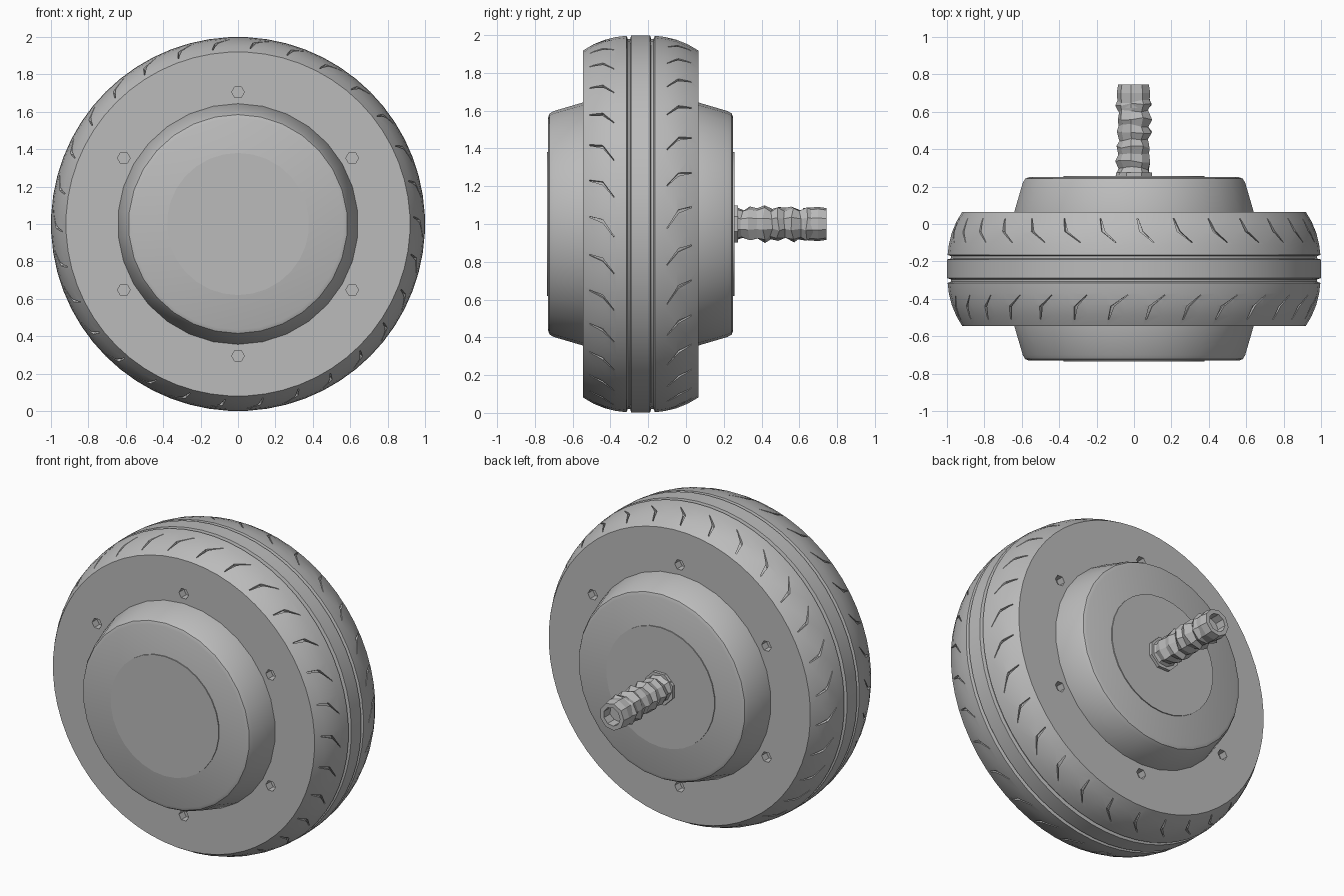
import bpy, bmesh, math, random
from mathutils import Vector

random.seed(4)
if "Cube" in bpy.data.objects:
    bpy.data.objects.remove(bpy.data.objects["Cube"])

MID = -0.24  # middle plane of the wheel along y

grey = bpy.data.materials.new("plain grey")
grey.use_nodes = True
grey.diffuse_color = (0.5, 0.5, 0.5, 1)
grey.node_tree.nodes["Principled BSDF"].inputs["Base Color"].default_value = (0.5, 0.5, 0.5, 1)


def polar(r, a, y):
    return Vector((r * math.cos(a), y, 1 + r * math.sin(a)))


def finish(bm, name, smooth=None):
    bmesh.ops.recalc_face_normals(bm, faces=bm.faces)
    mesh = bpy.data.meshes.new(name)
    bm.to_mesh(mesh)
    bm.free()
    mesh.materials.append(grey)
    ob = bpy.data.objects.new(name, mesh)
    bpy.context.collection.objects.link(ob)
    if smooth:
        shade(ob, smooth)
    return ob


def shade(ob, degrees):
    bpy.ops.object.select_all(action="DESELECT")
    ob.select_set(True)
    bpy.context.view_layer.objects.active = ob
    bpy.ops.object.shade_smooth_by_angle(angle=math.radians(degrees))


def lathe(name, profile, sides, smooth=None, closed=False, jitter=0.0):
    """Spin (radius, y) points about the axle; open profiles get end caps."""
    bm = bmesh.new()
    rings = []
    for r, y in profile:
        rings.append([bm.verts.new(polar(r + random.uniform(-jitter, jitter),
                                         math.tau * (i + 0.5) / sides,
                                         y + random.uniform(-jitter, jitter)))
                      for i in range(sides)])
    pairs = list(zip(rings, rings[1:]))
    if closed:
        pairs.append((rings[-1], rings[0]))
    for a, b in pairs:
        for i in range(sides):
            j = (i + 1) % sides
            bm.faces.new((a[i], a[j], b[j], b[i]))
    if not closed:
        bm.faces.new(rings[0])
        bm.faces.new(rings[-1])
    return finish(bm, name, smooth)


def mirrored(half):
    """Half profile as (radius, distance from middle), outermost first."""
    return [(r, MID - d) for r, d in half] + [(r, MID + d) for r, d in reversed(half)]


def crown(d):
    return 1.0 - 0.08 * (abs(d) / 0.305) ** 2.6


# Tyre with a rounded crown and two grooves round the middle rib
half = [(0.56, 0.305)] + [(crown(d), d) for d in (0.305, 0.25, 0.19, 0.13, 0.075)]
half += [(0.98, 0.068), (0.98, 0.056), (1.0, 0.05)]
tyre = lathe("tyre", mirrored(half), 60, closed=True)

# Tread slits, bent across each shoulder
bm = bmesh.new()
COUNT = 30
for side in (-1, 1):
    for k in range(COUNT):
        a0 = math.tau * (k + (0.25 if side > 0 else 0)) / COUNT
        size = random.uniform(0.75, 1.1)
        rows = []
        for d, s, w in ((0.27, 0.04, 0.003), (0.2, 0.015, 0.009), (0.14, -0.07, 0.003)):
            a = a0 + s * size
            y = MID + side * d
            low, high = crown(d) - 0.018, crown(d) + 0.03
            rows.append([bm.verts.new(polar(r, a + t, y))
                         for r, t in ((low, -w), (low, w), (high, w), (high, -w))])
        for p, q in zip(rows, rows[1:]):
            for i in range(4):
                j = (i + 1) % 4
                bm.faces.new((p[i], p[j], q[j], q[i]))
        bm.faces.new(rows[0])
        bm.faces.new(rows[-1])
tread_cutter = finish(bm, "tread_cutter")

# Six hexagonal bolt holes in each side wall
bm = bmesh.new()
for side in (-1, 1):
    for k in range(6):
        a = math.radians(90 + 60 * k)
        centre = polar(0.705, a, MID + side * 0.305)
        ends = [[bm.verts.new(centre + Vector((0.034 * math.cos(math.tau * i / 6), dy,
                                               0.034 * math.sin(math.tau * i / 6))))
                 for i in range(6)] for dy in (-0.05, 0.05)]
        for i in range(6):
            j = (i + 1) % 6
            bm.faces.new((ends[0][i], ends[0][j], ends[1][j], ends[1][i]))
        bm.faces.new(ends[0])
        bm.faces.new(ends[1])
hole_cutter = finish(bm, "hole_cutter")

for cutter in (tread_cutter, hole_cutter):
    mod = tyre.modifiers.new("cut", "BOOLEAN")
    mod.operation = "DIFFERENCE"
    mod.solver = "EXACT"
    mod.object = cutter
    bpy.context.view_layer.objects.active = tyre
    bpy.ops.object.modifier_apply(modifier=mod.name)
    bpy.data.objects.remove(cutter)
shade(tyre, 25)

# Motor housing: tapered drum with rounded rims, through the tyre
lathe("housing", mirrored([(0.565, 0.49), (0.585, 0.482), (0.598, 0.46), (0.645, 0.3)]), 30, 35)

# Thin round covers on both faces
for name, side in (("front_cover", -1), ("back_cover", 1)):
    lathe(name, [(0.38, MID + side * 0.48), (0.38, MID + side * 0.496)], 30, 35)

# Axle: collar and rough threaded shaft with a bored end
lathe("axle_collar", [(0.105, 0.24), (0.105, 0.275)], 8)
thread = [(0.08 if i % 2 else 0.094, 0.26 + 0.038 * i) for i in range(12)]
lathe("axle_shaft", thread, 9, jitter=0.009)
lathe("axle_end", [(0.085, 0.62), (0.092, 0.70), (0.085, 0.745),
                   (0.058, 0.745), (0.058, 0.65), (0.02, 0.645)], 9)
